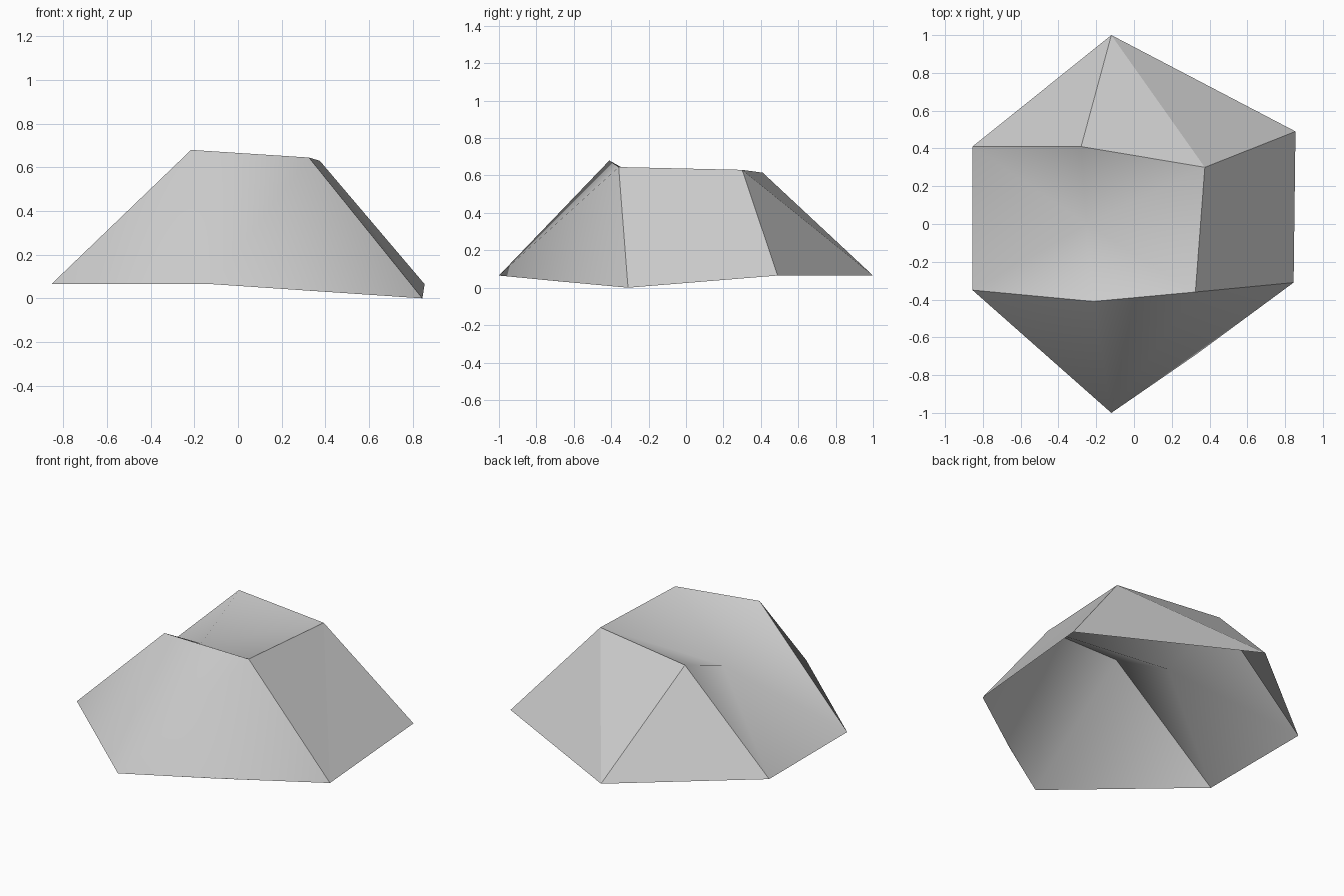
import bpy
import math
from mathutils import Vector

cube = bpy.data.objects.get("Cube")
if cube:
    bpy.data.objects.remove(cube, do_unlink=True)

# Single plain grey surface
grey = bpy.data.materials.new("plain grey")
grey.use_nodes = True
colour = (0.6, 0.6, 0.6, 1)
grey.diffuse_color = colour
grey.node_tree.nodes["Principled BSDF"].inputs["Base Color"].default_value = colour

# Base corners
back_tip = (-0.12, 1.0, 0.065)
back_left = (0.855, 0.49, 0.065)
front_left = (0.845, -0.31, 0.0)
front_mid = (0.33, -0.69, 0.035)
front_tip = (-0.12, -1.0, 0.065)
front_right = (-0.855, -0.35, 0.065)
back_right = (-0.855, 0.41, 0.065)

# Upper ridge corners
top_back_right = (-0.28, 0.41, 0.615)
top_back_left = (0.375, 0.30, 0.63)
top_front_left = (0.325, -0.36, 0.645)
top_front_right = (-0.215, -0.41, 0.68)


def panel(name, corners, smooth, centre=False):
    """Open sheet fanned from its first corner, or from its own centre."""
    points = [Vector(c) for c in corners]
    count = len(points)
    if centre:
        points.append(sum(points, Vector()) / count)
        faces = [(i, (i + 1) % count, count) for i in range(count)]
    else:
        faces = [(0, i, i + 1) for i in range(1, count - 1)]
    mesh = bpy.data.meshes.new(name)
    mesh.from_pydata(points, [], faces)
    mesh.materials.append(grey)
    obj = bpy.data.objects.new(name, mesh)
    bpy.context.collection.objects.link(obj)
    for poly in mesh.polygons:
        poly.use_smooth = smooth
    return obj


# Outer walls
panel("front_wall", [front_tip, front_mid, front_left, top_front_left,
                     top_front_right, front_right], True)
panel("left_wall", [front_left, back_left, top_back_left, top_front_left], False)
panel("back_wall", [back_tip, back_right, top_back_right, top_back_left,
                    back_left], False)

# Sagging top sheet between the two ridges
panel("sagging_top", [front_right, top_front_right, top_front_left,
                      top_back_left, top_back_right, back_right], True, centre=True)
